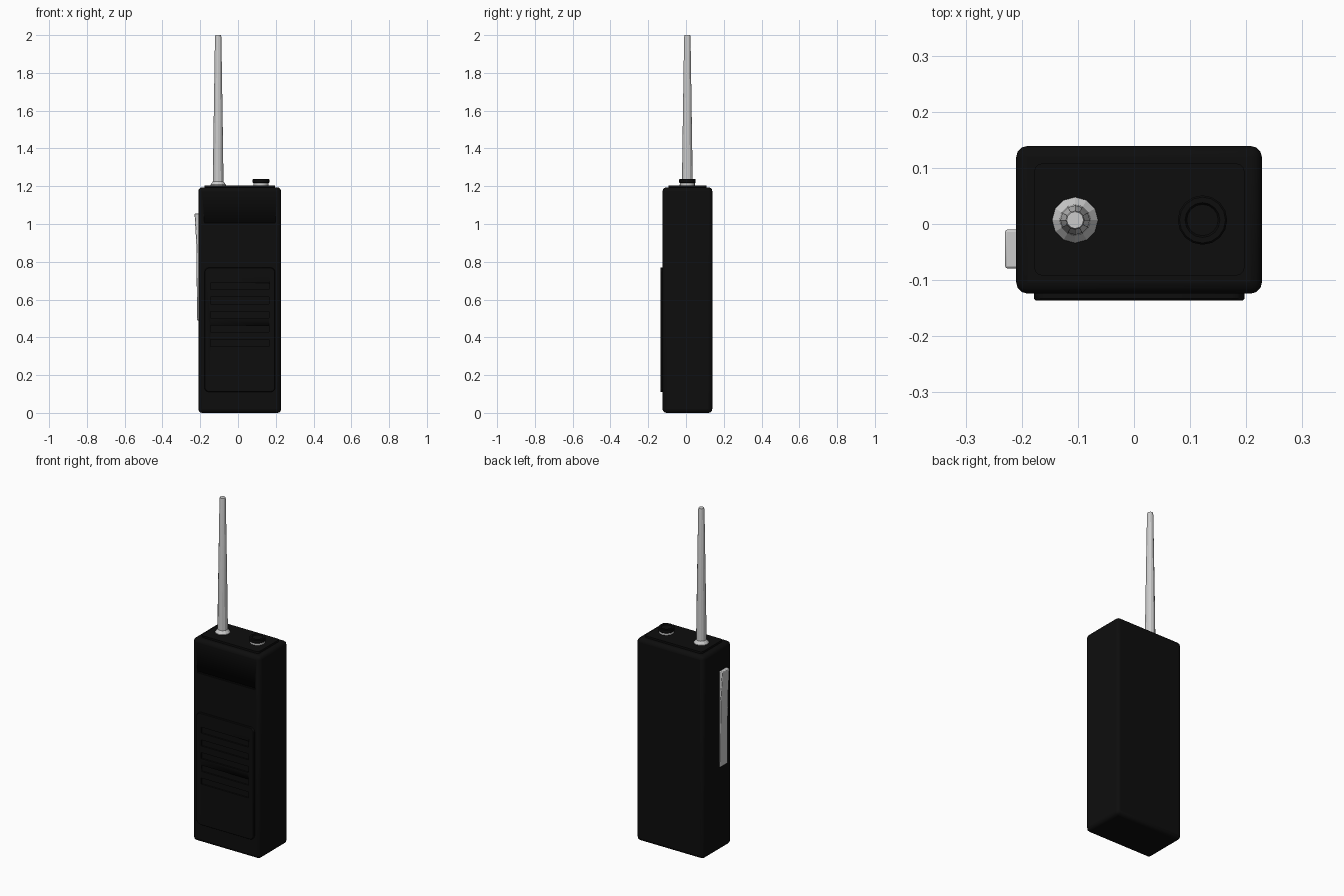
import bpy, bmesh, math

if "Cube" in bpy.data.objects:
    bpy.data.objects.remove(bpy.data.objects["Cube"])

black = bpy.data.materials.new("black_plastic")
black.diffuse_color = (0.004, 0.004, 0.004, 1)
black.use_nodes = True
black.node_tree.nodes["Principled BSDF"].inputs["Base Color"].default_value = black.diffuse_color


def finish(name, bm, mat=None, bevel=0, segments=2, smooth=35):
    bmesh.ops.recalc_face_normals(bm, faces=bm.faces)
    me = bpy.data.meshes.new(name)
    bm.to_mesh(me)
    bm.free()
    ob = bpy.data.objects.new(name, me)
    bpy.context.collection.objects.link(ob)
    if mat:
        me.materials.append(mat)
    if bevel:
        m = ob.modifiers.new("bevel", 'BEVEL')
        m.width, m.segments = bevel, segments
    bpy.ops.object.select_all(action='DESELECT')
    ob.select_set(True)
    bpy.context.view_layer.objects.active = ob
    bpy.ops.object.shade_smooth_by_angle(angle=math.radians(smooth))
    return ob


def box(name, x, y, z, **kw):
    bm = bmesh.new()
    bmesh.ops.create_cube(bm, size=1)
    for v in bm.verts:
        v.co = [a + (b - a) * (c + 0.5) for (a, b), c in zip((x, y, z), v.co)]
    return finish(name, bm, **kw)


def lathe(name, cx, cy, profile, sides, **kw):
    # Profile of (radius, z) rings, capped at both ends
    bm = bmesh.new()
    rings = [[bm.verts.new((cx + r * math.cos(2 * math.pi * i / sides),
                            cy + r * math.sin(2 * math.pi * i / sides), z))
              for i in range(sides)] for r, z in profile]
    for a, b in zip(rings, rings[1:]):
        for i in range(sides):
            j = (i + 1) % sides
            bm.faces.new((a[i], a[j], b[j], b[i]))
    bm.faces.new(rings[0])
    bm.faces.new(rings[-1])
    return finish(name, bm, **kw)


def rounded_plate(name, u, v, w, radius, axis, **kw):
    # Rounded rectangle u by v, extruded over w along y or z
    bm = bmesh.new()
    pts = []
    corners = ((u[1], v[1], -1, -1), (u[0], v[1], 1, -1),
               (u[0], v[0], 1, 1), (u[1], v[0], -1, 1))
    for k, (cu, cv, su, sv) in enumerate(corners):
        for s in range(4):
            a = math.pi / 2 * (k + s / 3)
            pts.append((cu + su * radius + radius * math.cos(a),
                        cv + sv * radius + radius * math.sin(a)))
    place = (lambda p, d: (p[0], d, p[1])) if axis == 'y' else (lambda p, d: (p[0], p[1], d))
    lo, hi = [[bm.verts.new(place(p, d)) for p in pts] for d in w]
    bm.faces.new(lo)
    bm.faces.new(hi)
    for i in range(len(pts)):
        j = (i + 1) % len(pts)
        bm.faces.new((lo[i], lo[j], hi[j], hi[i]))
    return finish(name, bm, **kw)


def cut(target, cutter):
    cutter.hide_render = True
    cutter.hide_viewport = True
    m = target.modifiers.new("cut", 'BOOLEAN')
    m.object, m.operation, m.solver = cutter, 'DIFFERENCE', 'EXACT'


# Case with a fine groove across the upper front
body = box("body", (-0.21, 0.228), (-0.124, 0.139), (0, 1.194),
           mat=black, bevel=0.02, segments=3)
cut(body, box("groove_cutter", (-0.178, 0.197), (-0.14, -0.118), (0.995, 1.005)))

# Raised top plate
rounded_plate("top_plate", (-0.178, 0.197), (-0.092, 0.108), (1.18, 1.205), 0.015, 'z', mat=black)

# Raised front panel with speaker slots
panel = rounded_plate("front_panel", (-0.178, 0.197), (0.11, 0.77), (-0.136, -0.11),
                      0.025, 'y', mat=black, bevel=0.003, segments=1)
for i in range(5):
    z = 0.37 + i * 0.075
    cut(panel, box(f"slot_cutter_{i}", (-0.145, 0.165), (-0.15, -0.127), (z - 0.018, z + 0.018)))

# Tapered antenna with flared foot
lathe("antenna", -0.105, 0.007,
      [(0.041, 1.2), (0.041, 1.208), (0.034, 1.217), (0.028, 1.225),
       (0.026, 1.4), (0.017, 1.99), (0.015, 2.0)], 12, smooth=20)

# Volume knob: grey stem and dark dished cap
lathe("knob_stem", 0.122, 0.007, [(0.04, 1.2), (0.04, 1.222)], 16)
lathe("knob_cap", 0.122, 0.007,
      [(0.041, 1.217), (0.044, 1.22), (0.044, 1.235), (0.041, 1.239),
       (0.031, 1.239), (0.028, 1.234)], 16, mat=black)

# Wedge-shaped talk button on the left side
bm = bmesh.new()
side = [(-0.2, 0.49), (-0.217, 0.49), (-0.22, 0.88), (-0.23, 1.055), (-0.2, 1.055)]
a, b = [[bm.verts.new((x, y, z)) for x, z in side] for y in (-0.079, -0.01)]
bm.faces.new(a)
bm.faces.new(b)
for i in range(5):
    j = (i + 1) % 5
    bm.faces.new((a[i], a[j], b[j], b[i]))
finish("talk_button", bm, bevel=0.004, segments=2)
